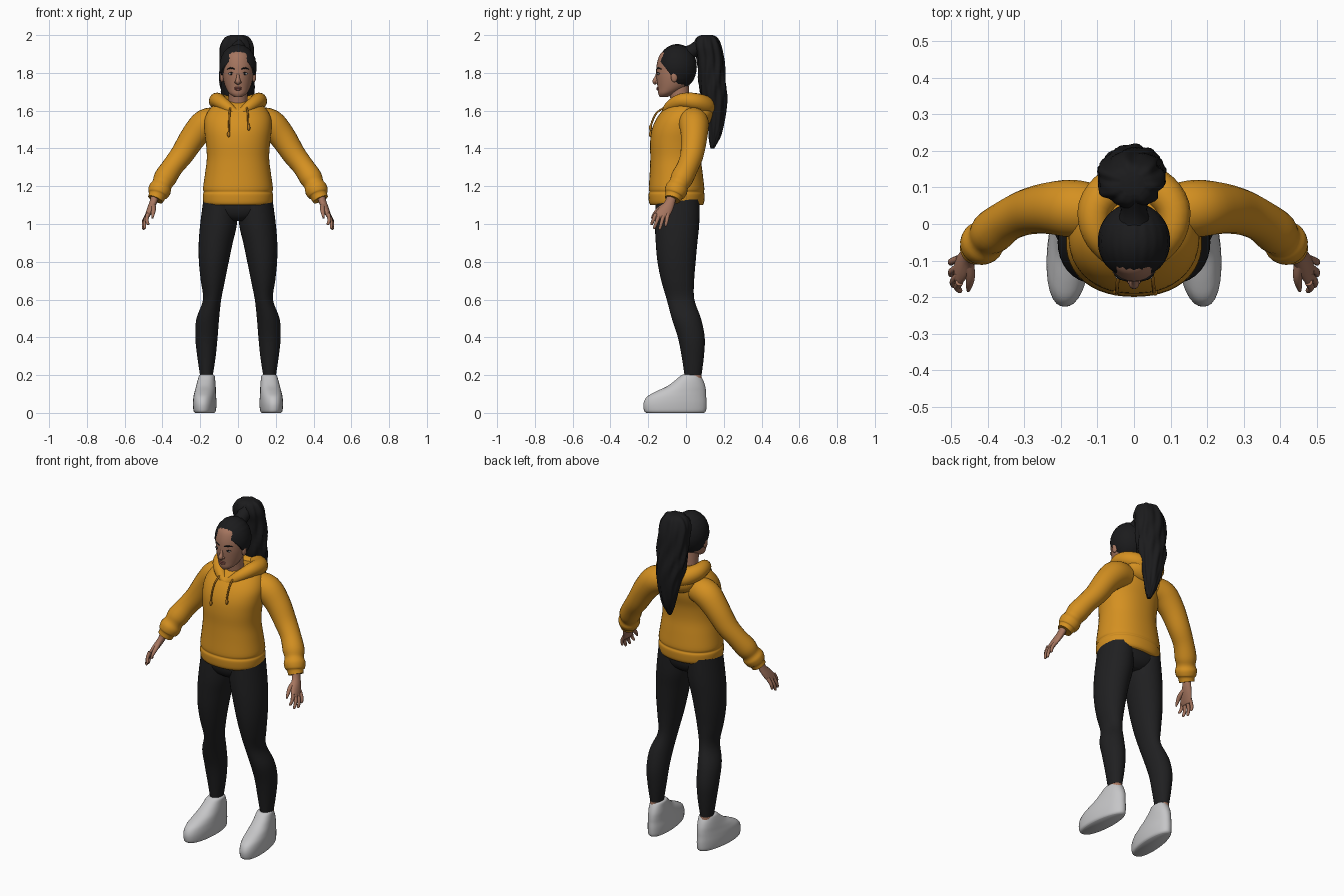
import bpy, bmesh, math
from mathutils import Vector


def material(name, r, g, b):
    m = bpy.data.materials.new(name)
    m.diffuse_color = (r, g, b, 1)
    return m


SKIN = material("skin", 0.38, 0.18, 0.115)
HAIR = material("black hair", 0.011, 0.011, 0.012)
ORANGE = material("orange cloth", 0.66, 0.28, 0.015)
CORD = material("dark orange cord", 0.42, 0.17, 0.012)
LEGGING = material("black cloth", 0.014, 0.014, 0.015)
SHOE = material("pale grey", 0.56, 0.56, 0.57)
LIP = material("lip", 0.30, 0.10, 0.08)
WHITE = material("eye white", 0.6, 0.57, 0.54)


def finish(name, bm, mat, mirror=False):
    bmesh.ops.recalc_face_normals(bm, faces=bm.faces[:])
    me = bpy.data.meshes.new(name)
    bm.to_mesh(me)
    bm.free()
    me.materials.append(mat)
    ob = bpy.data.objects.new(name, me)
    bpy.context.collection.objects.link(ob)
    if mirror:
        ob.modifiers.new("Mirror", 'MIRROR').use_mirror_merge = False
    return ob


def spline(rows, closed=False, steps=4):
    """Catmull-Rom interpolation through rows of numbers."""
    n, out = len(rows), []
    pick = (lambda i: rows[i % n]) if closed else (lambda i: rows[max(0, min(n - 1, i))])
    for i in range(n if closed else n - 1):
        for s in range(steps):
            t = s / steps
            out.append([0.5 * (2 * b + (c - a) * t + (2 * a - 5 * b + 4 * c - d) * t * t
                               + (3 * b - a - 3 * c + d) * t ** 3)
                        for a, b, c, d in zip(pick(i - 1), pick(i), pick(i + 1), pick(i + 2))])
    return out if closed else out + [list(rows[-1])]


def skin_rings(name, rings, mat, mirror=False, closed=False):
    bm = bmesh.new()
    vs = [[bm.verts.new(p) for p in ring] for ring in rings]
    n = len(vs[0])
    for k in range(len(vs) if closed else len(vs) - 1):
        a, b = vs[k], vs[(k + 1) % len(vs)]
        for i in range(n):
            j = (i + 1) % n
            bm.faces.new((a[i], a[j], b[j], b[i]))
    if not closed:
        bm.faces.new(vs[0])
        bm.faces.new(vs[-1])
    return finish(name, bm, mat, mirror)


def loft(name, rows, mat, mirror=False, sides=32, power=2.0, ripple=None):
    """Stack of level rings; each row is z, centre x, centre y, half width, half depth."""
    rings = []
    for z, cx, cy, rx, ry in spline(rows):
        ring = []
        for i in range(sides):
            a = math.tau * i / sides
            c, s = math.cos(a), math.sin(a)
            k = (abs(c) ** power + abs(s) ** power) ** (-1 / power)
            k *= ripple(a, z) if ripple else 1
            ring.append(Vector((cx + rx * k * c, cy + ry * k * s, z)))
        rings.append(ring)
    return skin_rings(name, rings, mat, mirror)


def tube(name, rows, mat, mirror=False, closed=False, sides=16, ref=(0, 1, 0)):
    """Round sweep; each row is x, y, z, radius."""
    pts = spline(rows, closed)
    n, rings = len(pts), []
    for i, p in enumerate(pts):
        nxt = pts[(i + 1) % n] if closed else pts[min(i + 1, n - 1)]
        prv = pts[i - 1] if closed else pts[max(i - 1, 0)]
        t = (Vector(nxt[:3]) - Vector(prv[:3])).normalized()
        u = t.cross(Vector(ref)).normalized()
        v = u.cross(t)
        rings.append([Vector(p[:3]) + p[3] * (u * math.cos(a) + v * math.sin(a))
                      for a in (math.tau * k / sides for k in range(sides))])
    return skin_rings(name, rings, mat, mirror, closed)


def ball(bm, centre, size, u=32, v=20):
    for w in bmesh.ops.create_uvsphere(bm, u_segments=u, v_segments=v, radius=1)["verts"]:
        w.co = Vector(c + k * s for c, k, s in zip(centre, w.co, size))


def ellipsoid(name, centre, size, mat, mirror=False):
    bm = bmesh.new()
    ball(bm, centre, size, 20, 12)
    return finish(name, bm, mat, mirror)


# Head, neck and face
loft("head", [(1.672, 0, -.118, .018, .02), (1.69, 0, -.103, .045, .044),
              (1.72, 0, -.076, .064, .074), (1.76, 0, -.060, .077, .095),
              (1.80, 0, -.055, .083, .103), (1.85, 0, -.052, .085, .102),
              (1.90, 0, -.050, .073, .086), (1.93, 0, -.05, .04, .045)], SKIN)
loft("neck", [(1.57, 0, -.025, .058, .055), (1.63, 0, -.028, .05, .05),
              (1.73, 0, -.04, .05, .055)], SKIN)
tube("nose", [(0, -.151, 1.80, .006), (0, -.158, 1.775, .009),
              (0, -.164, 1.755, .014), (0, -.156, 1.742, .008)], SKIN)
ellipsoid("nostril", (.011, -.156, 1.751), (.008, .009, .007), SKIN, True)
ellipsoid("ear", (.085, -.062, 1.78), (.011, .018, .03), SKIN, True)
ellipsoid("upper_lip", (0, -.149, 1.721), (.021, .007, .005), LIP)
ellipsoid("lower_lip", (0, -.149, 1.713), (.018, .008, .006), LIP)
ellipsoid("eye_white", (.036, -.145, 1.795), (.015, .006, .006), WHITE, True)
ellipsoid("iris", (.036, -.148, 1.795), (.006, .005, .0058), HAIR, True)
tube("eyelash", [(.02, -.150, 1.797, .0015), (.036, -.151, 1.802, .002),
                 (.053, -.139, 1.797, .0015)], HAIR, True, sides=6)
tube("eyebrow", [(.016, -.155, 1.82, .003), (.038, -.147, 1.826, .004),
                 (.058, -.130, 1.82, .002)], HAIR, True, sides=8)

# Swept-back hair: an ellipsoid cut along the slanting hairline
bm = bmesh.new()
ball(bm, (0, -.047, 1.83), (.099, .104, .121), 64, 32)
for w in bm.verts:
    a = math.atan2(w.co.x, w.co.z - 1.83)
    w.co.x *= 1 + .012 * math.sin(24 * a)
    w.co.z += .0015 * math.cos(24 * a)
cut = bmesh.ops.bisect_plane(bm, geom=bm.verts[:] + bm.edges[:] + bm.faces[:],
                             plane_co=(0, -.145, 1.872), plane_no=(0, .172, .135),
                             clear_inner=True)
bmesh.ops.edgeloop_fill(bm, edges=[e for e in bm.edges if e.is_boundary])
finish("swept_hair", bm, HAIR)

# Ponytail in wavy locks, with its tie
loft("ponytail", [(2.0, -.005, .11, .035, .03), (1.985, -.007, .11, .065, .055),
                  (1.94, -.008, .115, .088, .07), (1.88, -.008, .128, .09, .07),
                  (1.80, -.006, .135, .09, .07), (1.70, -.004, .145, .085, .07),
                  (1.62, 0, .157, .07, .056), (1.54, .004, .160, .055, .042),
                  (1.47, .008, .152, .037, .033), (1.40, .01, .14, .01, .01)],
     HAIR, sides=64,
     ripple=lambda a, z: 1 + .06 * math.sin(7 * a + 5 * math.sin(9 * z)) + .03 * math.sin(13 * a - 14 * z))
tube("hair_tie", [(0, .01, 1.90, .045), (0, .04, 1.92, .036), (0, .08, 1.94, .045)],
     HAIR, ref=(1, 0, 0))

# Hoodie body with a ribbed hem
loft("hoodie_body", [(1.10, 0, -.05, .172, .138), (1.115, 0, -.05, .183, .146),
                     (1.155, 0, -.05, .186, .149), (1.17, 0, -.05, .181, .144),
                     (1.19, 0, -.05, .185, .147), (1.27, 0, -.052, .174, .140),
                     (1.35, 0, -.055, .165, .134), (1.43, 0, -.053, .170, .137),
                     (1.50, 0, -.04, .178, .141), (1.56, 0, -.025, .175, .130),
                     (1.61, 0, -.008, .148, .108), (1.645, 0, .01, .10, .082),
                     (1.655, 0, .015, .06, .06)], ORANGE, sides=48, power=2.2)
tube("sleeve", [(.10, .035, 1.545, .072), (.17, .042, 1.53, .079), (.235, .043, 1.462, .070),
                (.295, .032, 1.37, .062), (.345, .010, 1.305, .057), (.385, -.02, 1.245, .060),
                (.402, -.038, 1.21, .053), (.413, -.05, 1.185, .060), (.424, -.06, 1.16, .055),
                (.428, -.064, 1.15, .046), (.437, -.071, 1.13, .042)], ORANGE, True, sides=24)

# Hood lying round the neck
side = [(.06, -.083, 1.622, .031), (.103, -.025, 1.652, .039),
        (.107, .045, 1.648, .046), (.062, .098, 1.628, .052)]
tube("hood_roll", [(0, -.11, 1.585, .022)] + side + [(0, .112, 1.61, .05)]
     + [(-x, y, z, r) for x, y, z, r in reversed(side)], ORANGE, closed=True, ref=(0, 0, 1))
ellipsoid("hood_back", (0, .09, 1.595), (.115, .062, .075), ORANGE)

# Drawstrings of uneven length with knotted ends
for label, x, low in (("left", .052, 1.50), ("right", -.045, 1.465)):
    tube(label + "_drawstring", [(x * .9, -.118, 1.615, .005), (x, -.158, 1.585, .005),
                                 (x * 1.05, -.183, 1.53, .005), (x * 1.1, -.188, low, .005)],
         CORD, sides=8)
    ellipsoid(label + "_drawstring_knot", (x * 1.1, -.188, low + .01), (.008, .008, .016), CORD)

# Hands
loft("palm", [(1.16, .436, -.072, .022, .026), (1.12, .447, -.084, .021, .028),
              (1.08, .463, -.108, .019, .040), (1.045, .478, -.127, .014, .042),
              (1.03, .482, -.132, .008, .034)], SKIN, True, sides=20)
for label, y, tip in (("index", -.159, (.476, -.184, .995)), ("middle", -.138, (.495, -.170, .975)),
                      ("ring", -.116, (.502, -.140, .970)), ("little", -.095, (.502, -.108, .988))):
    base = Vector((.477, y, 1.055))
    mid = base.lerp(Vector(tip), .55) + Vector((.007, 0, 0))
    tube(label + "_finger", [(*base, .011), (*mid, .0095), (*base.lerp(Vector(tip), .92), .0075),
                             (*tip, .003)], SKIN, True, sides=10)
tube("thumb", [(.452, -.10, 1.105, .015), (.447, -.14, 1.08, .013),
               (.450, -.165, 1.055, .010), (.453, -.183, 1.03, .004)], SKIN, True, sides=10, ref=(1, 0, 0))

# Leggings and ankles
loft("legging_hips", [(1.14, 0, -.045, .175, .115), (1.08, 0, -.046, .178, .115),
                      (1.04, 0, -.046, .13, .10), (1.015, 0, -.046, .06, .07)], LEGGING, power=2.3)
loft("legging_leg", [(1.13, .093, -.044, .090, .116), (1.0, .103, -.047, .097, .117),
                     (.90, .118, -.050, .090, .110), (.80, .128, -.050, .079, .101),
                     (.70, .133, -.044, .064, .087), (.60, .137, -.029, .048, .073),
                     (.50, .160, .002, .060, .077), (.40, .167, .028, .059, .071),
                     (.30, .167, .036, .049, .059), (.20, .167, .037, .034, .045)], LEGGING, True)
loft("ankle", [(.15, .167, .04, .034, .044), (.19, .167, .04, .033, .043),
               (.23, .167, .04, .030, .040)], SKIN, True, sides=20)

# Shoes, toes turned out and heels narrowed
shoe = loft("shoe", [(0, .175, -.058, .050, .152), (.012, .175, -.058, .058, .164),
                     (.05, .175, -.058, .061, .167), (.085, .175, -.050, .059, .157),
                     (.112, .174, -.028, .056, .134), (.14, .173, 0, .053, .102),
                     (.17, .172, .016, .049, .076), (.195, .170, .024, .044, .055),
                     (.202, .170, .026, .036, .045)], SHOE, True, power=2.3)
for w in shoe.data.vertices:
    y = w.co.y + .05
    w.co.x = .175 + (w.co.x - .175) * (1 - .8 * max(y, 0)) - .08 * y

# Smooth shading everywhere, keeping only hard rims
bpy.ops.object.select_all(action='SELECT')
bpy.context.view_layer.objects.active = shoe
bpy.ops.object.shade_smooth_by_angle(angle=math.radians(60))
